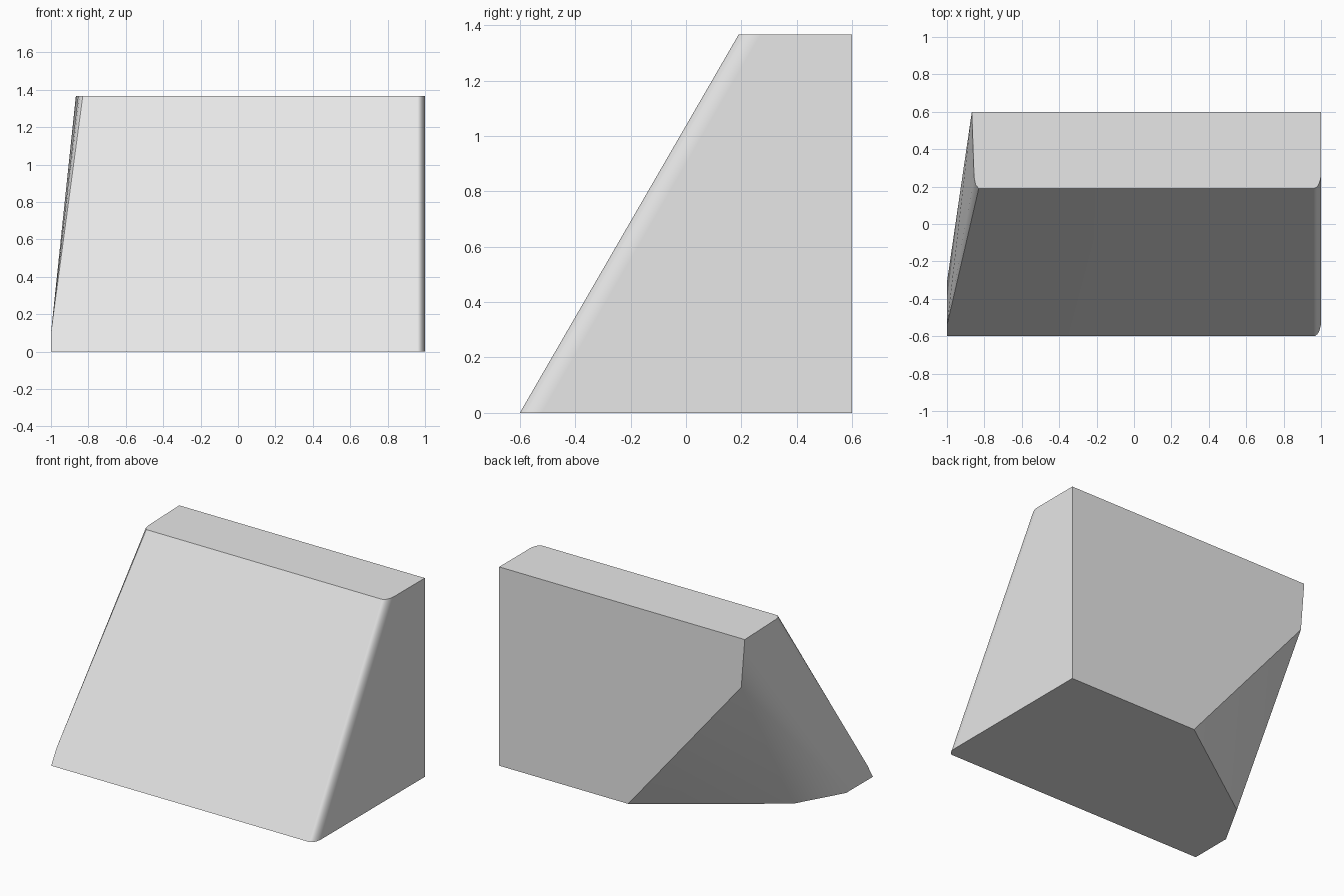
import bpy
import bmesh
import math

cube = bpy.data.objects.get("Cube")
if cube:
    bpy.data.objects.remove(cube, do_unlink=True)

HEIGHT, BACK = 1.366, 0.6
FRONT_BASE, FRONT_TOP = -0.6, 0.19

# Single plain grey
grey = bpy.data.materials.new("light_grey")
grey.use_nodes = True
grey.diffuse_color = (0.8, 0.8, 0.8, 1)
grey.node_tree.nodes["Principled BSDF"].inputs["Base Color"].default_value = (0.8, 0.8, 0.8, 1)


def rounded_corner(front_y, z, steps=6, width=0.04, depth=0.08):
    """Elliptical corner between the sloped front and the straight side."""
    points = []
    for i in range(steps + 1):
        a = math.pi / 2 * i / steps
        points.append((1 - width * (1 - math.sin(a)), front_y + depth * (1 - math.cos(a)), z))
    return points


# Straight side: rounded front edge, square back edge
points = rounded_corner(FRONT_BASE, 0) + rounded_corner(FRONT_TOP, HEIGHT)
points += [(1, BACK, 0), (1, BACK, HEIGHT)]

# Slanted side: top outline, ending in a small rounded corner
points += [(x, y, HEIGHT) for x, y in
           [(-0.867, BACK), (-0.855, 0.25), (-0.847, 0.21), (-0.83, FRONT_TOP)]]

# Slanted side: front edge tip and undercut base outline
points += [(-1, FRONT_BASE, 0), (-1, -0.542, 0.1), (-1, -0.31, 0),
           (-0.82, 0.01, 0), (0.02, BACK, 0)]

# Back corner where the undercut starts
points.append((-0.84, BACK, 1.03))

# Skin the outlines into one solid block
bm = bmesh.new()
for p in points:
    bm.verts.new(p)
hull = bmesh.ops.convex_hull(bm, input=bm.verts)
loose = [v for v in bm.verts if not v.link_faces]
bmesh.ops.delete(bm, geom=loose, context="VERTS")
bmesh.ops.dissolve_limit(bm, angle_limit=math.radians(0.5), verts=bm.verts, edges=bm.edges)
bmesh.ops.recalc_face_normals(bm, faces=bm.faces)

mesh = bpy.data.meshes.new("wedge_block")
bm.to_mesh(mesh)
bm.free()
mesh.materials.append(grey)
block = bpy.data.objects.new("wedge_block", mesh)
bpy.context.collection.objects.link(block)

# Smooth rounded edges, crisp main edges
bpy.ops.object.select_all(action="DESELECT")
block.select_set(True)
bpy.context.view_layer.objects.active = block
bpy.ops.object.shade_smooth_by_angle(angle=math.radians(30))
weighted = block.modifiers.new("weighted_normals", "WEIGHTED_NORMAL")
weighted.keep_sharp = True
